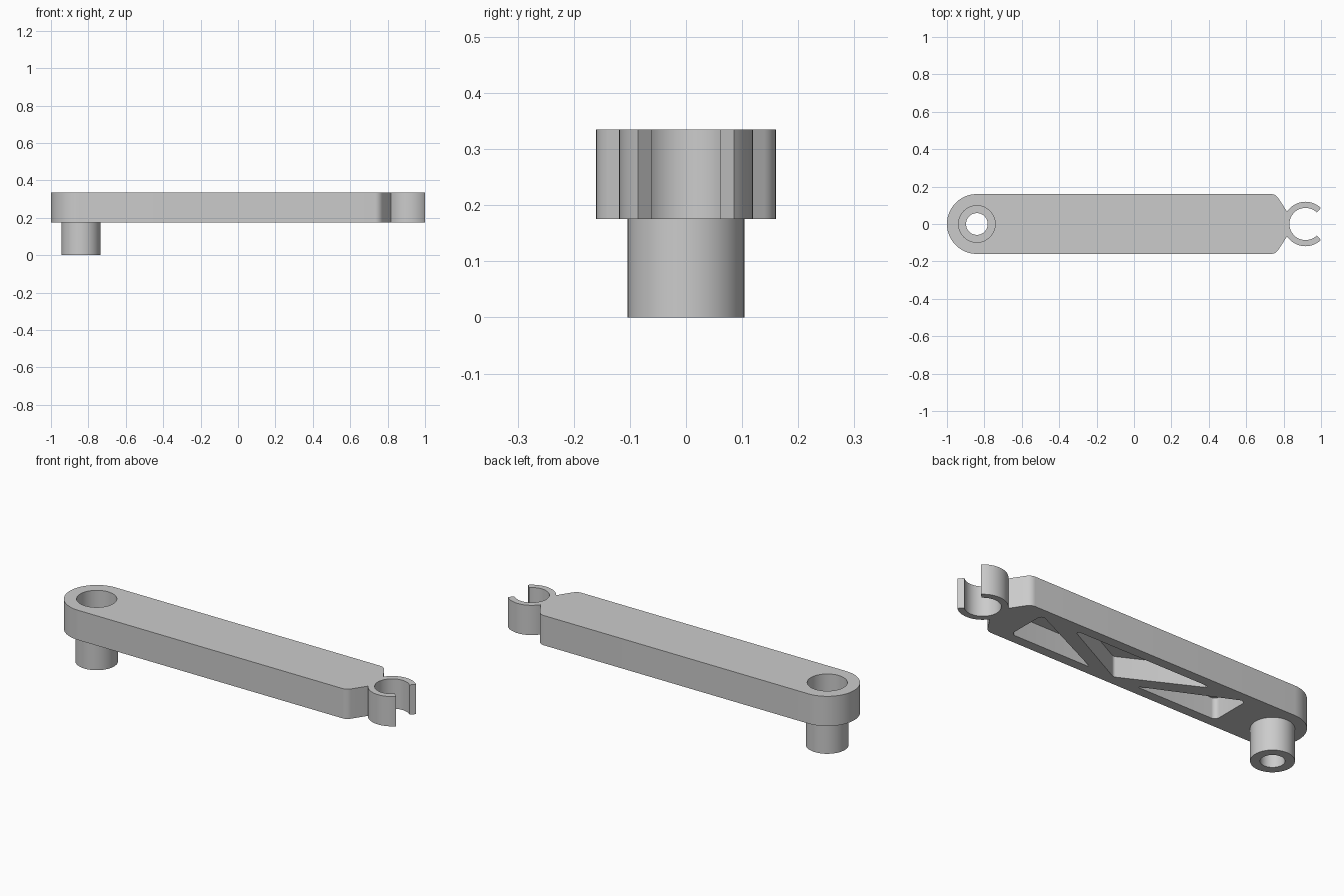
import bpy, bmesh
from math import cos, sin, tan, radians
from mathutils import Vector

BOTTOM, TOP = 0.175, 0.335
POST_X, CLIP_X = -0.84, 0.917

cube = bpy.data.objects.get("Cube")
if cube:
    bpy.data.objects.remove(cube, do_unlink=True)

grey = bpy.data.materials.new("plain grey")
grey.use_nodes = True
colour = (0.6, 0.6, 0.6, 1)
grey.diffuse_color = colour
grey.node_tree.nodes["Principled BSDF"].inputs["Base Color"].default_value = colour


def arc(cx, r, start, end, n):
    """Points on an arc centred on the x axis, angles in degrees."""
    angles = [radians(start + (end - start) * i / n) for i in range(n + 1)]
    return [Vector((cx + r * cos(a), r * sin(a))) for a in angles]


def fillet(prev, corner, nxt, r, n=6):
    """Rounded replacement for one corner of a polygon."""
    a, b = (prev - corner).normalized(), (nxt - corner).normalized()
    half = a.angle(b) / 2
    centre = corner + (a + b).normalized() * (r / sin(half))
    p, q = corner + a * (r / tan(half)), corner + b * (r / tan(half))
    return [centre + (p.lerp(q, i / n) - centre).normalized() * r for i in range(n + 1)]


def rounded(corners, radii):
    pts = [Vector(c) for c in corners]
    out = []
    for i, r in enumerate(radii):
        out += fillet(pts[i - 1], pts[i], pts[(i + 1) % len(pts)], r)
    return out


def prism(name, outline, z0, z1):
    """Extrude a flat outline between two heights."""
    bm = bmesh.new()
    base = bm.faces.new([bm.verts.new((p.x, p.y, z0)) for p in outline])
    new = bmesh.ops.extrude_face_region(bm, geom=[base])["geom"]
    bmesh.ops.translate(bm, vec=(0, 0, z1 - z0),
                        verts=[v for v in new if isinstance(v, bmesh.types.BMVert)])
    bmesh.ops.recalc_face_normals(bm, faces=bm.faces)
    mesh = bpy.data.meshes.new(name)
    bm.to_mesh(mesh)
    bm.free()
    mesh.materials.append(grey)
    obj = bpy.data.objects.new(name, mesh)
    bpy.context.collection.objects.link(obj)
    return obj


def disc(r):
    return arc(POST_X, r, 0, 360, 64)[:-1]


def cut(obj, cutters):
    for c in cutters:
        mod = obj.modifiers.new("cut", "BOOLEAN")
        mod.operation, mod.solver, mod.object = "DIFFERENCE", "EXACT", c
    bpy.context.view_layer.update()
    evaluated = obj.evaluated_get(bpy.context.evaluated_depsgraph_get())
    mesh = bpy.data.meshes.new_from_object(evaluated)
    obj.modifiers.clear()
    obj.data = mesh


# Arm outline: round end, tapered shoulders and open snap clip
outer, inner, gap, neck = 0.119, 0.086, 46, 146
shoulder = fillet(Vector((0, 0.16)), Vector((0.757, 0.16)), Vector((0.818, 0.067)), 0.045)
lower_shoulder = [Vector((p.x, -p.y)) for p in shoulder]
outline = (arc(POST_X, 0.16, 90, 270, 40) + lower_shoulder
           + arc(CLIP_X, outer, 360 - neck, 360 - gap, 20)
           + arc(CLIP_X, inner, 360 - gap, gap, 40)
           + arc(CLIP_X, outer, gap, neck, 20) + shoulder[::-1])
arm = prism("arm", outline, BOTTOM, TOP)

# Pivot post under the round end
post = prism("pivot_post", disc(0.104), 0, BOTTOM)

# Cutters: pivot bore, countersunk seat and lightening pockets
bore = prism("bore_cutter", disc(0.058), -0.1, 0.5)
seat = prism("seat_cutter", disc(0.098), 0.215, 0.5)
mid, wall, floor = 0.035, 0.108, 0.285
shapes = [rounded([(mid - 0.42, wall), (mid, -wall), (mid + 0.42, wall)], (0.009, 0.02, 0.009))]
for s in (-1, 1):
    shapes.append(rounded([(mid + s * 0.62, wall + 0.01), (mid + s * 0.62, -wall),
                           (mid + s * 0.14, -wall)], (0.02, 0.025, 0.004)))
pockets = [prism("pocket_cutter", p, 0.1, floor) for p in shapes]

cut(arm, [bore, seat] + pockets)
cut(post, [bore])
for helper in [bore, seat] + pockets:
    bpy.data.objects.remove(helper, do_unlink=True)

# Smooth curved walls, keep the edges crisp
bpy.ops.object.select_all(action="DESELECT")
for obj in (arm, post):
    obj.select_set(True)
bpy.context.view_layer.objects.active = arm
bpy.ops.object.shade_smooth_by_angle(angle=radians(30))
